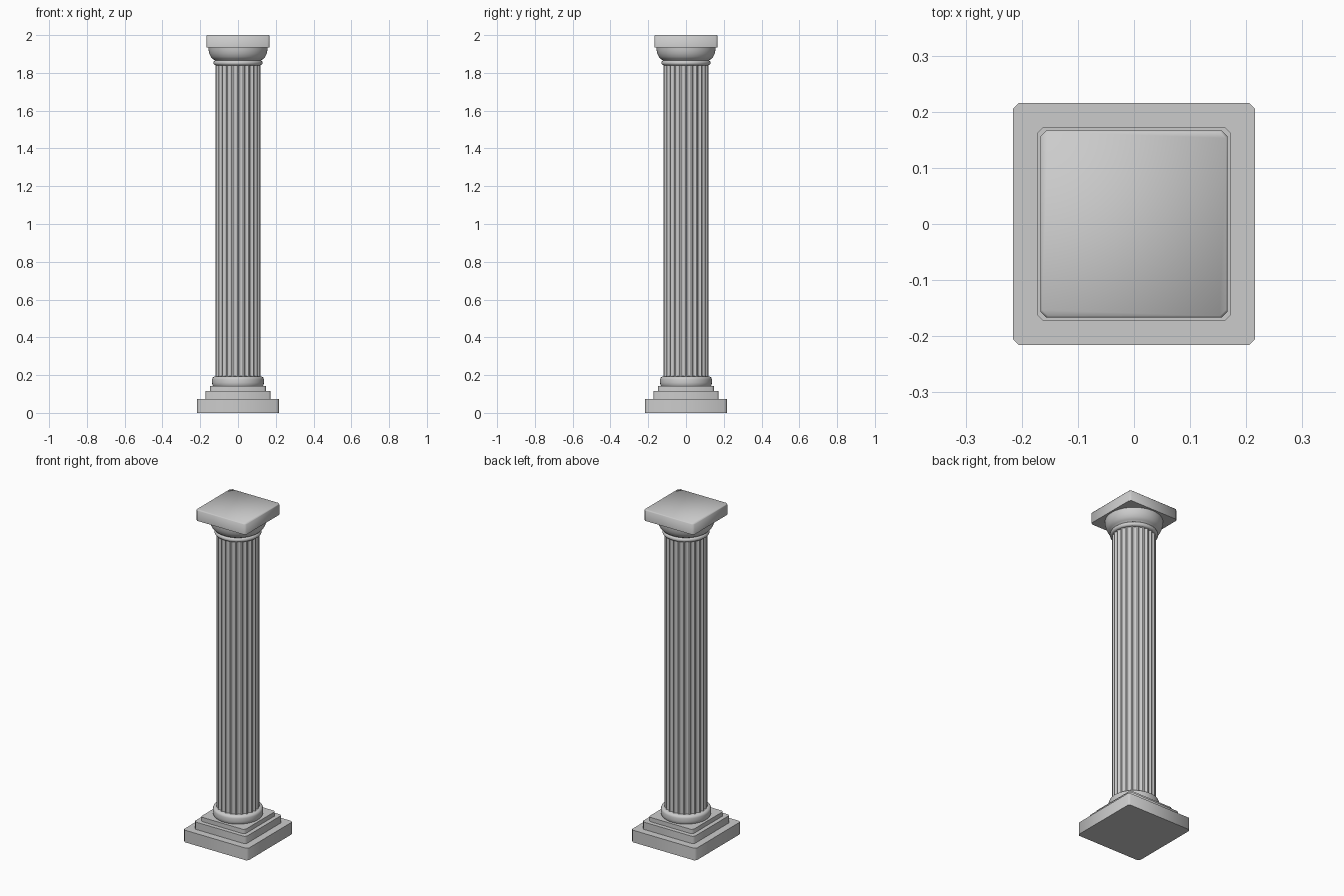
import bpy, bmesh, math

if "Cube" in bpy.data.objects:
    bpy.data.objects.remove(bpy.data.objects["Cube"])

FLUTES = 24


def finish(bm, name, angle):
    bmesh.ops.recalc_face_normals(bm, faces=bm.faces)
    mesh = bpy.data.meshes.new(name)
    bm.to_mesh(mesh)
    bm.free()
    ob = bpy.data.objects.new(name, mesh)
    bpy.context.collection.objects.link(ob)
    bpy.ops.object.select_all(action='DESELECT')
    ob.select_set(True)
    bpy.context.view_layer.objects.active = ob
    bpy.ops.object.shade_smooth_by_angle(angle=math.radians(angle))
    return ob


def loft(name, rings, angle):
    """Skin a stack of matching closed rings and cap both ends."""
    bm = bmesh.new()
    loops = [[bm.verts.new(p) for p in ring] for ring in rings]
    n = len(loops[0])
    for a, b in zip(loops, loops[1:]):
        for i in range(n):
            j = (i + 1) % n
            bm.faces.new((a[i], a[j], b[j], b[i]))
    bm.faces.new(loops[0])
    bm.faces.new(loops[-1])
    return finish(bm, name, angle)


def square_ring(h, z, c=0.011):
    """Square with chamfered corners."""
    k = h - c
    return [(x, y, z) for x, y in ((h, -k), (h, k), (k, h), (-k, h),
                                   (-h, k), (-h, -k), (-k, -h), (k, -h))]


def round_ring(r, z, n=64):
    return [(r * math.cos(2 * math.pi * i / n), r * math.sin(2 * math.pi * i / n), z)
            for i in range(n)]


def fluted_ring(z, r=0.118, depth=0.008, steps=6):
    """Circle with a narrow fillet between scooped flutes."""
    pts = []
    for f in range(FLUTES):
        for s in range(steps + 1):
            t = s / steps
            a = 2 * math.pi * (f + 0.1 + 0.8 * t) / FLUTES
            d = r - depth * math.sin(math.pi * t)
            pts.append((d * math.cos(a), d * math.sin(a), z))
    return pts


# Stepped square base
loft("stepped_base", [square_ring(h, z) for h, z in (
    (0.216, 0), (0.216, 0.073), (0.173, 0.073), (0.173, 0.117),
    (0.148, 0.117), (0.148, 0.143))], 50)

# Round moulding under the shaft
loft("base_moulding", [round_ring(r, z) for r, z in (
    (0.130, 0.140), (0.136, 0.148), (0.137, 0.160), (0.137, 0.178),
    (0.134, 0.187), (0.126, 0.192), (0.112, 0.194))], 40)

# Fluted shaft
loft("fluted_shaft", [fluted_ring(0.185), fluted_ring(1.845)], 30)

# Neck ring and flared bowl of the capital
loft("neck_ring", [round_ring(0.118 + 0.012 * math.sin(math.pi * i / 8),
                                1.853 - 0.013 * math.cos(math.pi * i / 8))
                     for i in range(9)], 40)
loft("capital_bowl", [round_ring(r, z) for r, z in (
    (0.116, 1.855), (0.120, 1.866), (0.133, 1.873), (0.144, 1.885),
    (0.152, 1.902), (0.156, 1.920), (0.157, 1.940))], 45)

# Square slab on top
loft("top_slab", [square_ring(0.167, 1.935), square_ring(0.167, 1.996),
                  square_ring(0.164, 2.0)], 50)
